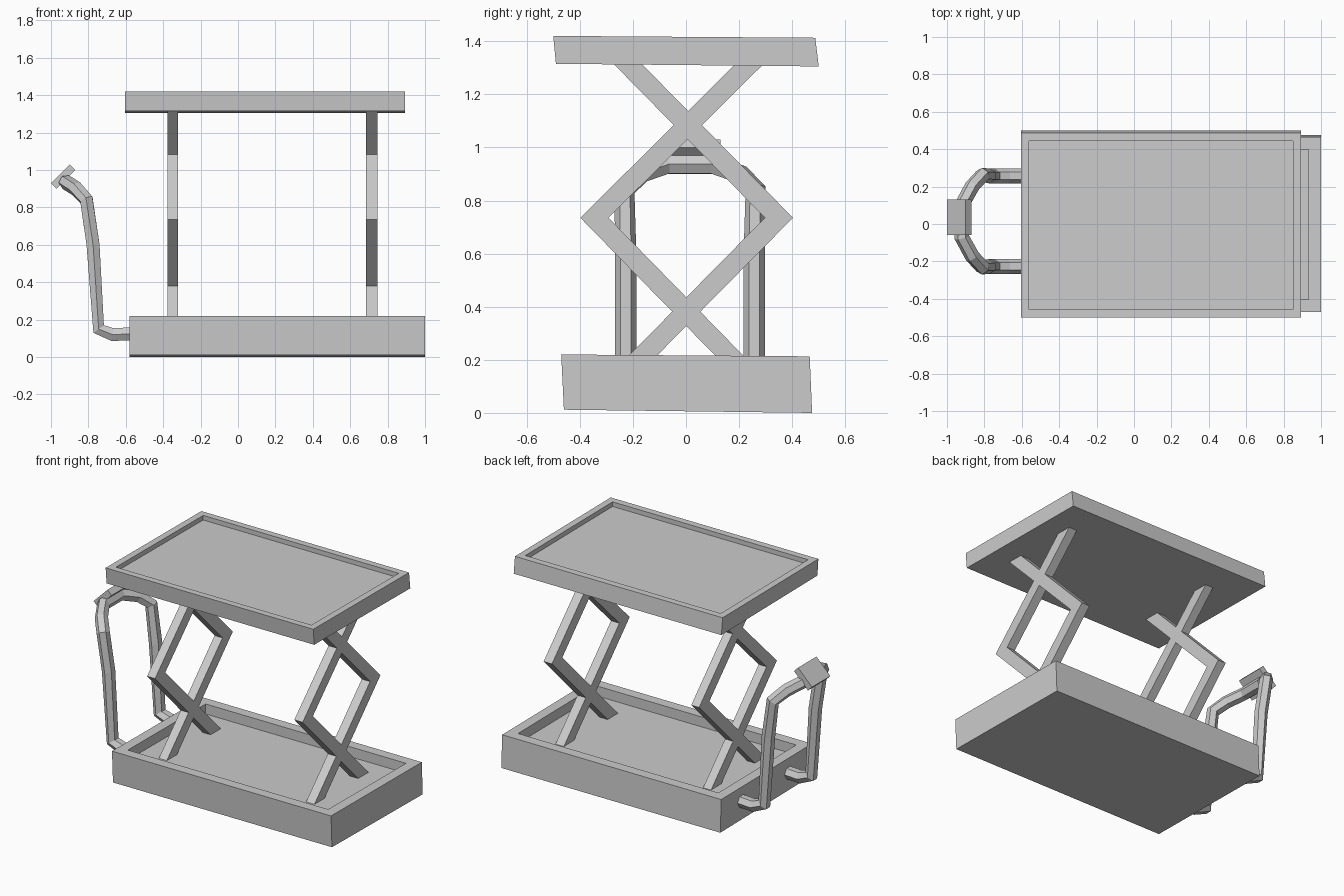
import bpy, bmesh
from math import radians
from mathutils import Matrix

if "Cube" in bpy.data.objects:
    bpy.data.objects.remove(bpy.data.objects["Cube"])


def finish(bm, name):
    bmesh.ops.recalc_face_normals(bm, faces=bm.faces)
    me = bpy.data.meshes.new(name)
    bm.to_mesh(me)
    bm.free()
    ob = bpy.data.objects.new(name, me)
    bpy.context.collection.objects.link(ob)
    return ob


def extrude_x(profile, x0, x1):
    """Extrude a (y, z) outline from x0 to x1."""
    bm = bmesh.new()
    face = bm.faces.new([bm.verts.new((x0, y, z)) for y, z in profile])
    res = bmesh.ops.extrude_face_region(bm, geom=[face], use_keep_orig=True)
    moved = [v for v in res["geom"] if isinstance(v, bmesh.types.BMVert)]
    bmesh.ops.translate(bm, vec=(x1 - x0, 0, 0), verts=moved)
    bmesh.ops.recalc_face_normals(bm, faces=bm.faces)
    return bm


def tray(name, profile, x0, x1, rim, depth):
    """Slab with a recessed top."""
    bm = extrude_x(profile, x0, x1)
    top = max(bm.faces, key=lambda f: f.calc_center_median().z)
    bmesh.ops.inset_region(bm, faces=[top], thickness=rim)
    res = bmesh.ops.extrude_discrete_faces(bm, faces=[top])
    bmesh.ops.translate(bm, vec=(0, 0, -depth), verts=res["faces"][0].verts)
    return finish(bm, name)


# Base and lifting platform, both slightly skewed
tray("base", [(-0.46, 0.012), (0.475, 0.0), (0.466, 0.213), (-0.47, 0.22)],
     -0.58, 1.0, 0.095, 0.065)
tray("platform", [(-0.49, 1.315), (0.50, 1.305), (0.487, 1.413), (-0.50, 1.42)],
     -0.605, 0.893, 0.062, 0.03)

# Scissor arms: bent strips crossing twice at each end
w = 0.053
for label, x0, x1 in (("left", -0.377, -0.320), ("right", 0.685, 0.745)):
    for side, s, elbow in (("front", -1, -0.345), ("back", 1, 0.35)):
        foot, head = (-0.23 * s, 0.147), (-0.235 * s + 0.01, 1.32)
        mid = 0.735
        outline = [(foot[0] - w * s, foot[1]), (foot[0] + w * s, foot[1]),
                   (elbow + w * s, mid),
                   (head[0] + w * s, head[1]), (head[0] - w * s, head[1]),
                   (elbow - w * s, mid)]
        finish(extrude_x(outline, x0, x1), f"{label}_{side}_scissor_arm")

# Push handle: faceted tube bent into an arch
half = [(-0.56, 0.245, 0.125), (-0.67, 0.245, 0.12), (-0.745, 0.245, 0.15),
        (-0.775, 0.245, 0.60), (-0.81, 0.25, 0.84), (-0.865, 0.19, 0.90),
        (-0.92, 0.09, 0.935)]
path = [(x, y + 0.012, z) for x, y, z in half]
path += [(x, -y + 0.018, z) for x, y, z in reversed(half)]
cu = bpy.data.curves.new("push_handle", "CURVE")
cu.dimensions = "3D"
cu.bevel_depth = 0.04
cu.bevel_resolution = 1
cu.use_fill_caps = True
sp = cu.splines.new("POLY")
sp.points.add(len(path) - 1)
for p, co in zip(sp.points, path):
    p.co = (*co, 1)
sp.use_smooth = False
handle = bpy.data.objects.new("push_handle", cu)
bpy.context.collection.objects.link(handle)
bpy.context.view_layer.objects.active = handle
handle.select_set(True)
bpy.ops.object.convert(target="MESH")

# Tilted control box on the handle
bm = bmesh.new()
bmesh.ops.create_cube(bm, size=1)
bmesh.ops.transform(bm, verts=bm.verts, matrix=Matrix.Translation((-0.935, 0.035, 0.965))
                    @ Matrix.Rotation(radians(-45), 4, "Y")
                    @ Matrix.Diagonal((0.142, 0.19, 0.042, 1)))
finish(bm, "control_box")
